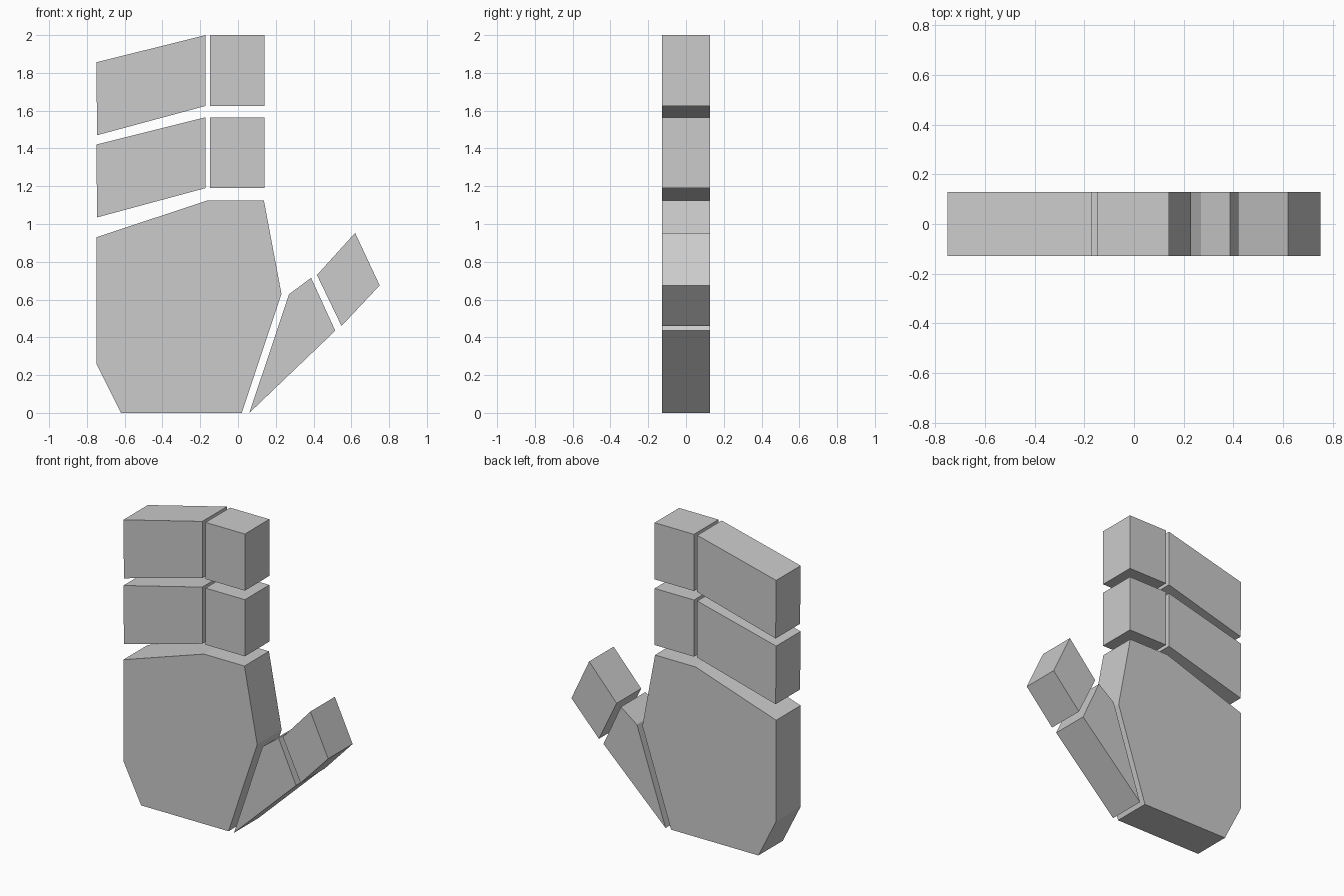
import bpy, bmesh

if "Cube" in bpy.data.objects:
    bpy.data.objects.remove(bpy.data.objects["Cube"])

HALF = 0.128  # half thickness of every slab


def slab(name, outline):
    """Extrude an (x, z) outline into a flat-faced slab centred on y = 0."""
    bm = bmesh.new()
    face = bm.faces.new([bm.verts.new((x, -HALF, z)) for x, z in outline])
    ext = bmesh.ops.extrude_face_region(bm, geom=[face], use_keep_orig=True)
    moved = [v for v in ext["geom"] if isinstance(v, bmesh.types.BMVert)]
    bmesh.ops.translate(bm, verts=moved, vec=(0, 2 * HALF, 0))
    bmesh.ops.recalc_face_normals(bm, faces=bm.faces[:])
    mesh = bpy.data.meshes.new(name)
    bm.to_mesh(mesh)
    bm.free()
    obj = bpy.data.objects.new(name, mesh)
    bpy.context.collection.objects.link(obj)
    return obj


# Palm
slab("palm", [(-0.62, 0), (0.02, 0), (0.23, 0.63), (0.137, 1.125),
              (-0.16, 1.125), (-0.75, 0.93), (-0.75, 0.26)])

# Two rows of finger segments: slanted wide block and square index block
for row, z in (("lower", 1.19), ("upper", 1.625)):
    slab(f"fingers_{row}", [(-0.746, z - 0.155), (-0.172, z),
                            (-0.172, z + 0.375), (-0.75, z + 0.231)])
    slab(f"index_finger_{row}", [(-0.148, z), (0.14, z),
                                 (0.14, z + 0.375), (-0.148, z + 0.375)])

# Thumb
slab("thumb_base", [(0.06, 0), (0.515, 0.435), (0.387, 0.715), (0.27, 0.628)])
slab("thumb_tip", [(0.548, 0.46), (0.75, 0.675), (0.62, 0.953), (0.418, 0.73)])
